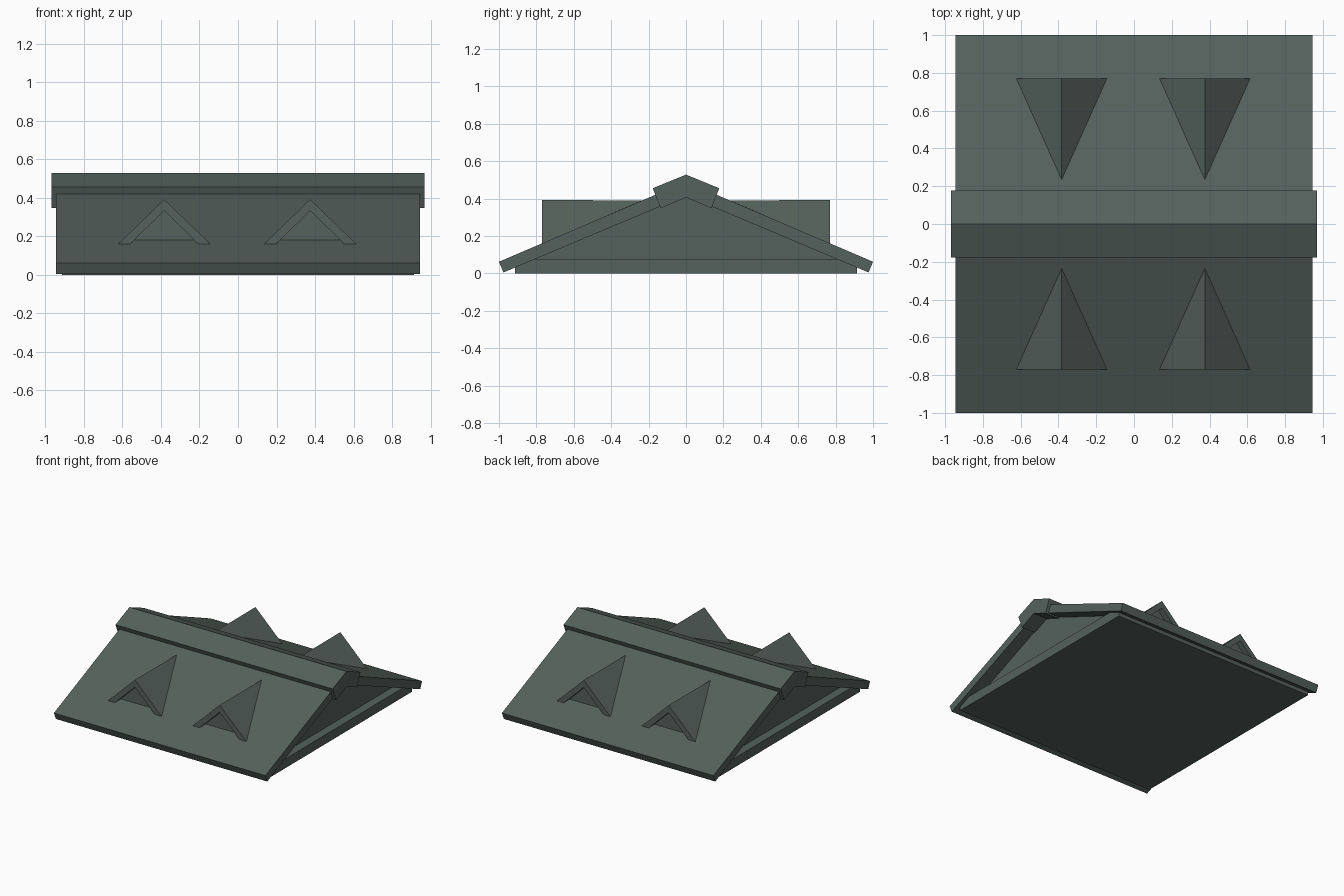
import bpy, bmesh

if "Cube" in bpy.data.objects:
    bpy.data.objects.remove(bpy.data.objects["Cube"])

slate = bpy.data.materials.new("dark grey green")
slate.diffuse_color = (0.09, 0.12, 0.107, 1)
slate.use_nodes = True
slate.node_tree.nodes["Principled BSDF"].inputs["Base Color"].default_value = slate.diffuse_color


def make(name, verts, faces):
    me = bpy.data.meshes.new(name)
    me.from_pydata(verts, [], faces)
    bm = bmesh.new()
    bm.from_mesh(me)
    bmesh.ops.recalc_face_normals(bm, faces=bm.faces)
    bm.to_mesh(me)
    bm.free()
    me.materials.append(slate)
    ob = bpy.data.objects.new(name, me)
    bpy.context.collection.objects.link(ob)
    return ob


def prism(name, profile, half):
    """Extrude a (y, z) profile along x, centred."""
    n = len(profile)
    verts = [(x, y, z) for x in (-half, half) for y, z in profile]
    faces = [tuple(range(n)), tuple(range(n, 2 * n))]
    faces += [(i, (i + 1) % n, (i + 1) % n + n, i + n) for i in range(n)]
    return make(name, verts, faces)


def chevron(name, top, outer, lower, under, half):
    """Bent plate: ridge top, outer edge, lower edge, underside ridge."""
    (oy, oz), (ly, lz) = outer, lower
    prism(name, [(0, top), (oy, oz), (ly, lz), (0, under),
                 (-ly, lz), (-oy, oz)], half)


# main roof plates and ridge cap
chevron("roof_panels", 0.49, (1.0, 0.062), (0.976, 0.005), 0.416, 0.945)
chevron("ridge_cap", 0.528, (0.178, 0.455), (0.136, 0.348), 0.406, 0.97)

# base slab and recessed gable wall
prism("base_slab", [(-0.915, 0), (0.915, 0), (0.915, 0.075), (-0.915, 0.075)], 0.915)
prism("gable_wall", [(-0.83, 0.07), (0.83, 0.07), (0, 0.43)], 0.845)


# dormers with recessed triangular fronts
def dormer(name, cx, side):
    shape = [(-0.24, -0.77, 0.16), (0, -0.77, 0.392), (0.24, -0.77, 0.16),
             (-0.178, -0.77, 0.16), (0, -0.77, 0.333), (0.178, -0.77, 0.16),
             (-0.178, -0.725, 0.16), (0, -0.725, 0.333), (0.178, -0.725, 0.16),
             (0, -0.235, 0.39)]
    faces = [(0, 1, 9), (1, 2, 9), (0, 3, 4, 1), (1, 4, 5, 2),
             (3, 6, 7, 4), (4, 7, 8, 5), (6, 8, 7),
             (0, 9, 6, 3), (2, 5, 8, 9), (6, 9, 8)]
    make(name, [(cx + x, y * side, z) for x, y, z in shape], faces)


for cx, lr in ((-0.383, "left"), (0.375, "right")):
    for side, fb in ((1, "front"), (-1, "back")):
        dormer(f"dormer_{fb}_{lr}", cx, side)
